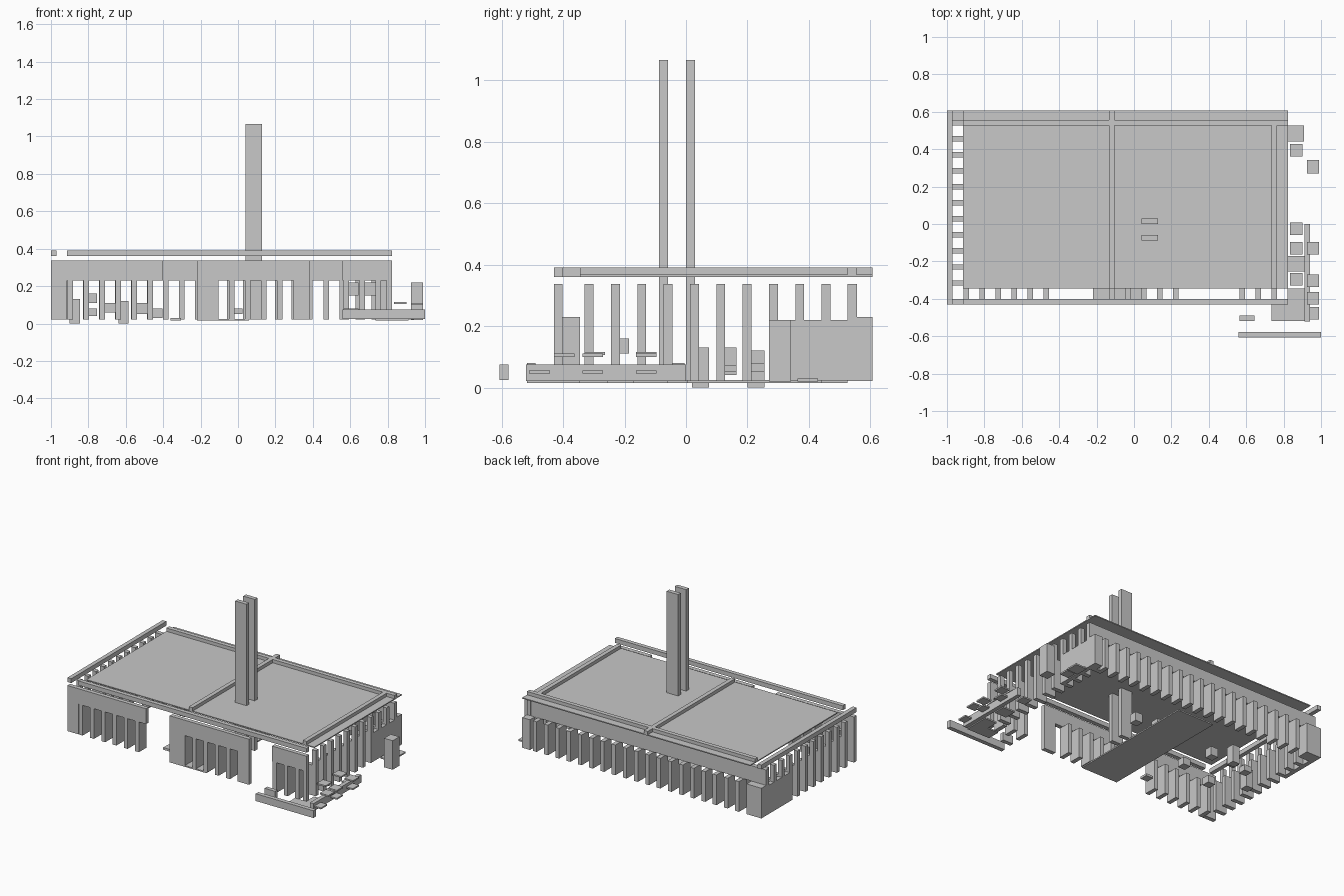
import bpy
import bmesh
from mathutils import Matrix, Vector

default_cube = bpy.data.objects.get("Cube")
if default_cube:
    bpy.data.objects.remove(default_cube, do_unlink=True)

concrete = bpy.data.materials.new("light grey concrete")
concrete.use_nodes = True
grey = (0.58, 0.58, 0.58, 1)
concrete.diffuse_color = grey
concrete.node_tree.nodes["Principled BSDF"].inputs["Base Color"].default_value = grey


def part(name, boxes):
    """Make one object from boxes given as (x range, y range, z range)."""
    bm = bmesh.new()
    for ranges in boxes:
        low = Vector([pair[0] for pair in ranges])
        high = Vector([pair[1] for pair in ranges])
        size = Matrix.Diagonal(high - low).to_4x4()
        place = Matrix.Translation((low + high) / 2)
        bmesh.ops.create_cube(bm, size=1, matrix=place @ size)
    mesh = bpy.data.meshes.new(name)
    bm.to_mesh(mesh)
    bm.free()
    mesh.materials.append(concrete)
    obj = bpy.data.objects.new(name, mesh)
    bpy.context.scene.collection.objects.link(obj)
    return obj


def row(first, count):
    """Ranges of evenly spaced fins."""
    return [(first + i * PITCH, first + i * PITCH + FIN) for i in range(count)]


# Shared dimensions
PITCH, FIN = 0.0857, 0.029
LEFT, RIGHT, FRONT, BACK = -1, 0.824, -0.43, 0.607
INNER_LEFT = -0.915
BASE, SILL, WALL_TOP = 0.022, 0.23, 0.336
full_height = (BASE, WALL_TOP)
low_height = (BASE, SILL)
header = (SILL, WALL_TOP)
beam = (0.36, 0.39)
roof_x = (INNER_LEFT, RIGHT)
front_plate = (FRONT, FRONT + FIN)
front_depth = (FRONT, -0.345)
back_plate = (0.526, 0.555)

# Flat roof with raised beams
part("roof_slab", [(roof_x, (-0.345, BACK), (0.36, 0.367))])
part("front_roof_beam", [(roof_x, front_plate, beam)])
part("back_roof_beam", [(roof_x, back_plate, beam)])
part("side_roof_beam", [((LEFT, LEFT + FIN), (FRONT, BACK), beam)])
part("middle_roof_beam", [((-0.133, -0.104), (-0.345, BACK), beam)])
part("end_roof_beam", [((0.736, 0.765), (-0.345, 0.526), beam)])

# Twin tower slabs
part("twin_towers", [((0.04, 0.127), (y, y + FIN), (BASE, 1.066)) for y in (-0.088, 0)])

# Front wall in three bays with openings between fins
bays = [((LEFT, -0.4), -0.912, 6, (LEFT, INNER_LEFT)),
        ((-0.22, 0.385), -0.133, 5, (-0.22, -0.133)),
        ((0.56, RIGHT), 0.565, 3, (0.795, RIGHT))]
for number, (span, first, count, pier) in enumerate(bays):
    boxes = [(span, front_plate, header), (pier, front_plate, low_height)]
    boxes += [(x, front_depth, low_height) for x in row(first, count)]
    part("front_bay_" + "abc"[number], boxes)
part("front_end_pier", [((0.298, 0.385), front_plate, low_height)])

# Back wall with fins standing outside the header
part("back_header", [((LEFT, RIGHT), back_plate, header)])
part("back_fins", [(x, (0.526, BACK), low_height) for x in row(INNER_LEFT, 20)])
part("back_corner_piers", [((LEFT, INNER_LEFT), (0.526, BACK), low_height),
                           ((0.765, RIGHT), (0.526, BACK), low_height)])

# Side walls of open fins, partly closed by low panels
fin_rows = row(-0.33, 11)
for side, outer, inner in (("right", LEFT, INNER_LEFT), ("left", RIGHT - FIN, RIGHT)):
    edge = (LEFT, LEFT + FIN) if side == "right" else (RIGHT - FIN, RIGHT)
    deep = (LEFT, INNER_LEFT) if side == "right" else (0.74, RIGHT)
    boxes = [(edge, y, full_height) for y in fin_rows]
    boxes += [(deep, y, low_height) for y in fin_rows]
    part(side + "_side_fins", boxes)
    panels = [(y[1], y[1] + PITCH - FIN) for y in fin_rows[7:10]]
    part(side + "_side_panels", [(edge, y, (BASE, 0.22)) for y in panels])

# Ground strip through the hall
part("floor_strip", [((-0.22, 0.06), (FRONT, 0.5), (0.015, 0.024))])

# Low garden walls and gate post outside the front corner
part("front_garden_wall", [((0.56, 1), (-0.607, -0.578), (0.025, 0.075))])
part("side_garden_wall", [((0.912, 0.94), (-0.52, 0), (0.022, 0.075))])
part("garden_block", [((0.565, 0.645), (-0.518, -0.49), (0.025, 0.08))])
part("gate_post", [((0.925, 0.99), (0.27, 0.342), (0.02, 0.22))])

# Thin paving and stepped seats beside the side wall
tile = 0.067
part("outer_seats", [((0.925, 0.99), (y, y + tile), (z, z + 0.01))
                     for y, z in ((-0.51, 0.045), (-0.43, 0.1), (-0.337, 0.1),
                                  (-0.337, 0.045), (-0.163, 0.1), (-0.163, 0.045))])
part("inner_seats", [((0.833, 0.9), (y, y + tile), (z, z + 0.01))
                     for y, z in ((-0.33, 0.105), (-0.163, 0.105), (-0.06, 0.015),
                                  (0.362, 0.02))])
part("corner_paving", [((0.736, 0.82), (-0.518, FRONT), (0.015, 0.025)),
                       ((0.82, 0.912), (-0.518, -0.345), (0.015, 0.025)),
                       ((0.82, 0.912), (-0.255, -0.17), (0.015, 0.025)),
                       ((0.824, 0.91), (0.44, 0.526), (0.015, 0.025))])

# Loose blocks inside the hall
block = 0.055
part("hall_blocks", [((x, x + block), (y, y + block), (low, high))
                     for x, y, low, high in ((-0.9, 0.02, 0, 0.13),
                                             (-0.81, -0.24, 0.11, 0.16),
                                             (-0.81, 0.11, 0.04, 0.08),
                                             (-0.71, 0.11, 0.06, 0.11),
                                             (-0.64, 0.2, 0, 0.12),
                                             (-0.54, 0.11, 0.05, 0.11),
                                             (-0.46, -0.06, 0.03, 0.08),
                                             (-0.36, -0.3, 0.015, 0.03),
                                             (-0.03, 0.2, 0.05, 0.08),
                                             (0.07, 0.11, 0.07, 0.13),
                                             (0.59, 0.36, 0.15, 0.22),
                                             (0.68, 0.36, 0.15, 0.22))])
